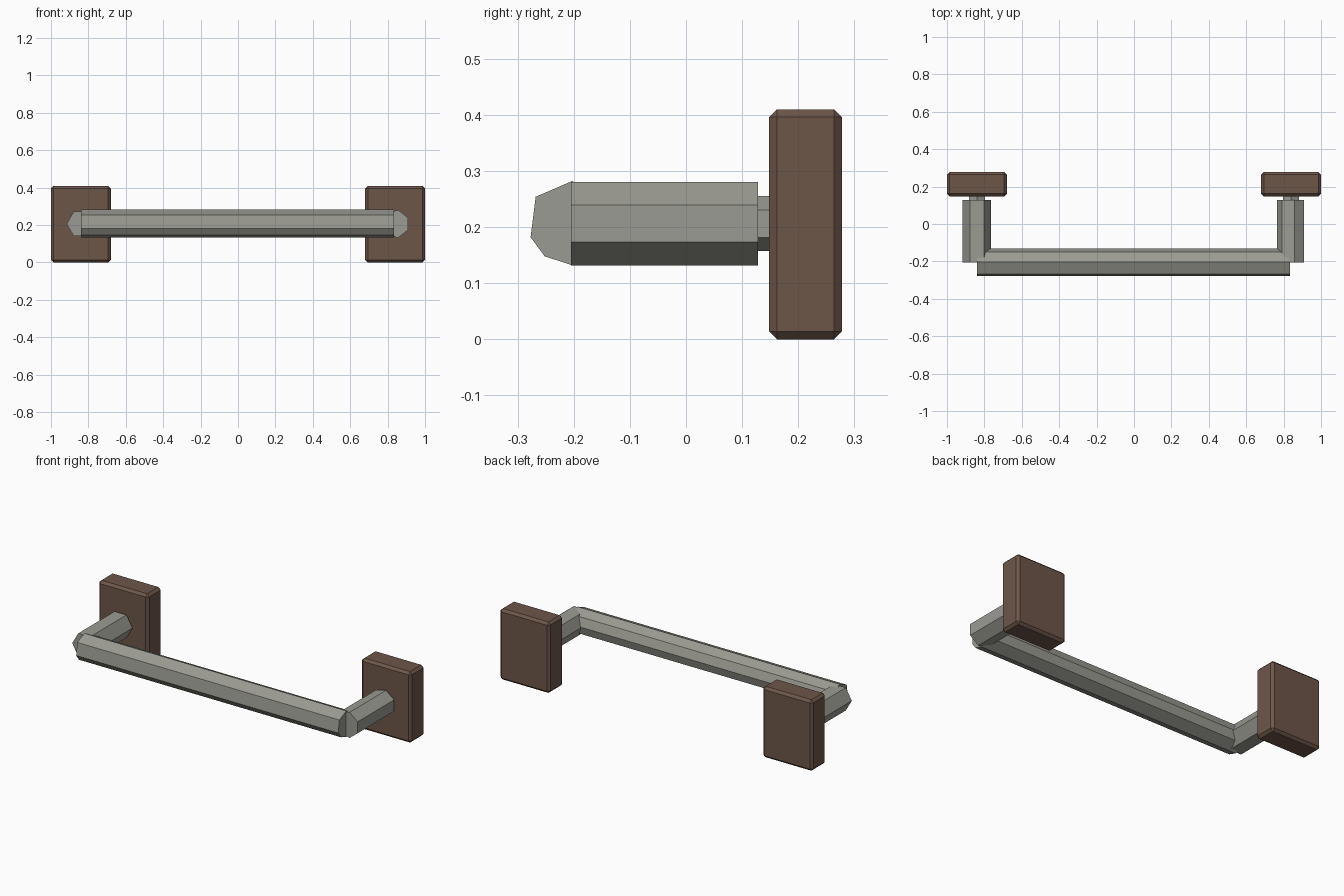
import bpy, bmesh
from math import cos, sin, pi
from mathutils import Vector

if "Cube" in bpy.data.objects:
    bpy.data.objects.remove(bpy.data.objects["Cube"])


def material(name, color):
    m = bpy.data.materials.new(name)
    m.diffuse_color = (*color, 1)
    m.use_nodes = True
    m.node_tree.nodes["Principled BSDF"].inputs["Base Color"].default_value = m.diffuse_color
    return m


metal = material("grey_metal", (0.33, 0.33, 0.295))
wood = material("brown_wood", (0.155, 0.093, 0.066))


def finish(name, bm, mat):
    bmesh.ops.recalc_face_normals(bm, faces=bm.faces)
    mesh = bpy.data.meshes.new(name)
    bm.to_mesh(mesh)
    bm.free()
    mesh.materials.append(mat)
    ob = bpy.data.objects.new(name, mesh)
    bpy.context.collection.objects.link(ob)
    return ob


def prism(name, points, direction, mat):
    """Extrude a closed loop of 3D points into a capped bar."""
    bm = bmesh.new()
    face = bm.faces.new([bm.verts.new(p) for p in points])
    ext = bmesh.ops.extrude_face_region(bm, geom=[face], use_keep_orig=True)
    moved = [g for g in ext["geom"] if isinstance(g, bmesh.types.BMVert)]
    bmesh.ops.translate(bm, verts=moved, vec=Vector(direction))
    return finish(name, bm, mat)


def ring(x, y, z, r, sides, phase):
    return [(x + r * cos(phase + 2 * pi * i / sides), y,
             z + r * sin(phase + 2 * pi * i / sides)) for i in range(sides)]


def block(name, x):
    bm = bmesh.new()
    bmesh.ops.create_cube(bm, size=1)
    bmesh.ops.scale(bm, verts=bm.verts, vec=(0.32, 0.13, 0.41))
    bmesh.ops.translate(bm, verts=bm.verts, vec=(x, 0.213, 0.205))
    bmesh.ops.bevel(bm, geom=bm.edges[:], offset=0.014, segments=1,
                    affect='EDGES', profile=0.5)
    return finish(name, bm, wood)


# wall blocks, pins and faceted posts, one set per side
for side, s, sides in (("left", -1, 6), ("right", 1, 7)):
    x = 0.84 * s
    block(side + "_wall_block", x)
    prism(side + "_pin", ring(x, 0.12, 0.206, 0.049, 6, pi / 2),
          (0, 0.05, 0), metal)
    prism(side + "_post", ring(x, -0.205, 0.206, 0.076, sides, pi),
          (0, 0.333, 0), metal)

# long irregular faceted hand bar
profile = [(-0.203, 0.282), (-0.268, 0.254), (-0.277, 0.182), (-0.252, 0.148),
           (-0.203, 0.132), (-0.145, 0.163), (-0.131, 0.21), (-0.15, 0.258)]
prism("hand_bar", [(-0.84, y, z) for y, z in profile], (1.675, 0, 0), metal)
